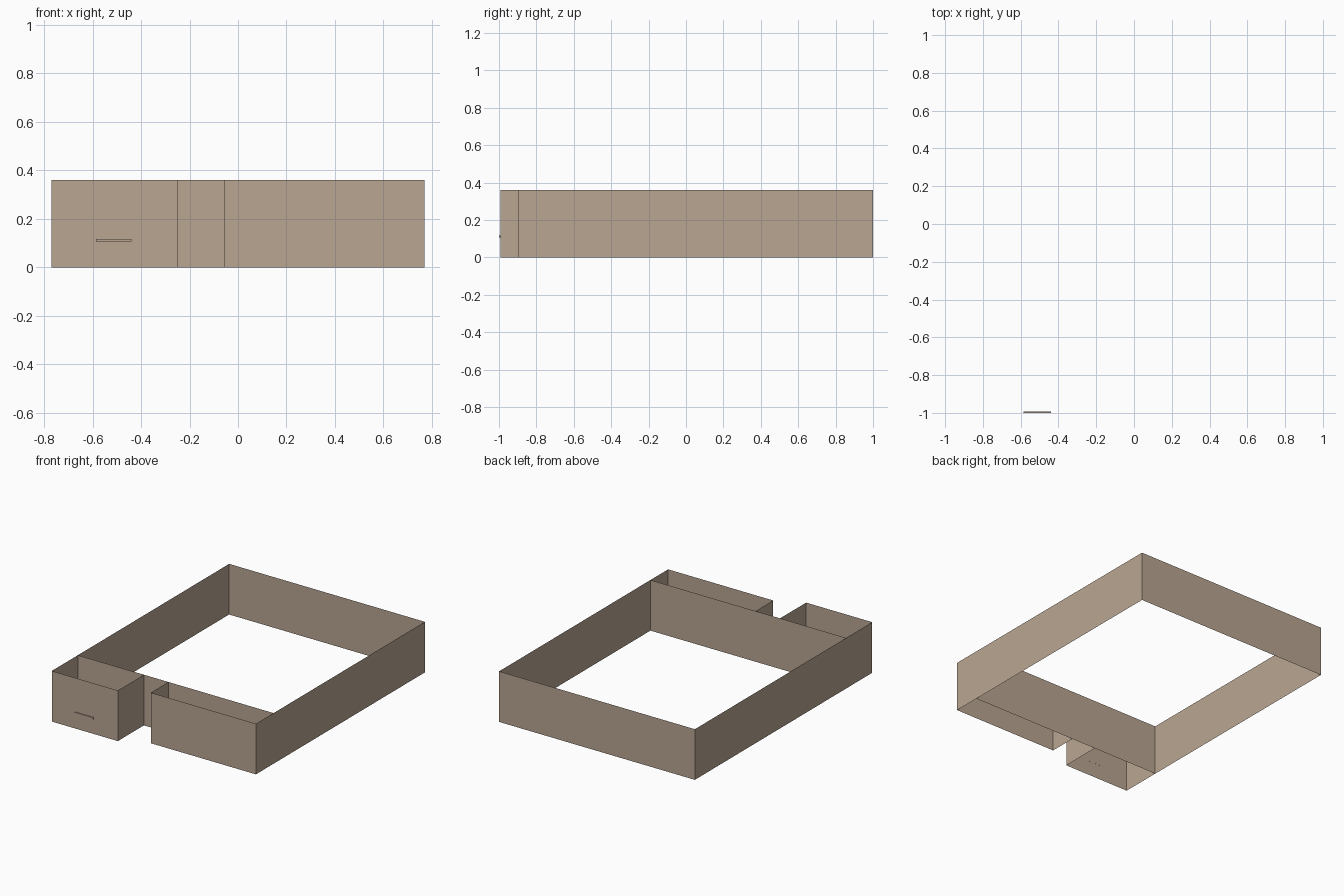
import bpy

if "Cube" in bpy.data.objects:
    bpy.data.objects.remove(bpy.data.objects["Cube"])

brown = bpy.data.materials.new("warm_taupe")
brown.diffuse_color = (0.485, 0.38, 0.291, 1.0)
brown.use_nodes = True
brown.node_tree.nodes["Principled BSDF"].inputs["Base Color"].default_value = brown.diffuse_color

W, BACK, H = 0.77, 1.0, 0.36
FRONT_L, FRONT_R, RECESS = -0.993, -0.898, -0.70
GAP_L, GAP_R = -0.25, -0.057


def add_mesh(name, verts, faces):
    mesh = bpy.data.meshes.new(name)
    mesh.from_pydata(verts, [], faces)
    mesh.materials.append(brown)
    obj = bpy.data.objects.new(name, mesh)
    bpy.context.collection.objects.link(obj)
    return obj


def wall_run(name, path):
    """Thin upright sheet following a plan path."""
    n = len(path)
    verts = [(x, y, z) for z in (0, H) for x, y in path]
    faces = [(i, i + 1, n + i + 1, n + i) for i in range(n - 1)]
    return add_mesh(name, verts, faces)


# Outer shell: right bay sits further back than the left bay, both return into the recess
wall_run("outer_wall", [(GAP_R, RECESS), (GAP_R, FRONT_R), (W, FRONT_R), (W, BACK),
                        (-W, BACK), (-W, FRONT_L), (GAP_L, FRONT_L), (GAP_L, RECESS)])

# Inner front wall in three panels, the middle one closing the recess
for name, a, b in (("left_inner_wall", -W, GAP_L),
                   ("recess_wall", GAP_L, GAP_R),
                   ("right_inner_wall", GAP_R, W)):
    wall_run(name, [(a, RECESS), (b, RECESS)])

# Thin slot plate on the left front wall
x0, x1, y0, y1, z0, z1 = -0.585, -0.44, -1.0, -0.9925, 0.106, 0.118
add_mesh("slot_plate",
         [(x, y, z) for x in (x0, x1) for y in (y0, y1) for z in (z0, z1)],
         [(0, 1, 3, 2), (4, 6, 7, 5), (0, 4, 5, 1), (2, 3, 7, 6), (0, 2, 6, 4), (1, 5, 7, 3)])
